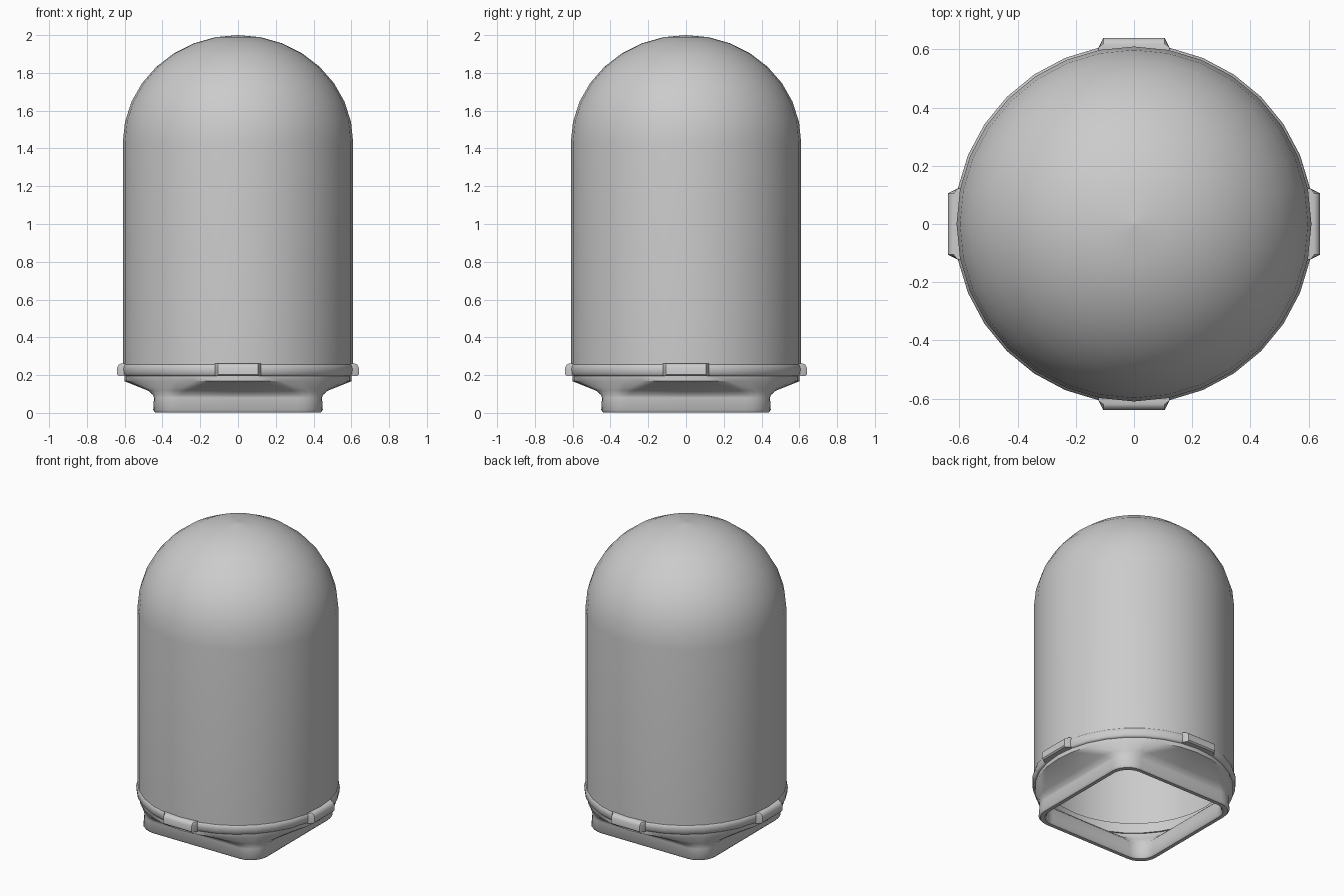
import bpy, bmesh
from math import cos, sin, pi, radians

if "Cube" in bpy.data.objects:
    bpy.data.objects.remove(bpy.data.objects["Cube"])

N = 32


def finish(name, bm, angle=35):
    bmesh.ops.remove_doubles(bm, verts=bm.verts, dist=1e-5)
    bmesh.ops.recalc_face_normals(bm, faces=bm.faces)
    me = bpy.data.meshes.new(name)
    bm.to_mesh(me)
    bm.free()
    ob = bpy.data.objects.new(name, me)
    bpy.context.collection.objects.link(ob)
    bpy.ops.object.select_all(action='DESELECT')
    ob.select_set(True)
    bpy.context.view_layer.objects.active = ob
    bpy.ops.object.shade_smooth_by_angle(angle=radians(angle))
    return ob


def loft(name, rings, closed=False, angle=35):
    """Skin a stack of rings, each a list of points."""
    bm = bmesh.new()
    rows = [[bm.verts.new(p) for p in r] for r in rings]
    pairs = list(zip(rows, rows[1:]))
    if closed:
        pairs.append((rows[-1], rows[0]))
    for a, b in pairs:
        n = len(a)
        for i in range(n):
            j = (i + 1) % n
            bm.faces.new((a[i], a[j], b[j], b[i]))
    bmesh.ops.dissolve_degenerate(bm, dist=1e-5, edges=bm.edges)
    return finish(name, bm, angle)


def circle(r, z, n=N):
    return [(r * cos(2 * pi * i / n), r * sin(2 * pi * i / n), z) for i in range(n)]


# Rounded square with the same point count as a circle, so the two can be blended
def rounded_square(h, rad, z, n=N):
    pts, c, k = [], h - rad, n // 4
    for q in range(4):
        for i in range(k):
            a = (i - 1) / (k - 2) * pi / 2 if i else 0
            x, y = c + rad * cos(a), c + rad * sin(a)
            if i == 0:
                y = 0
            for _ in range(q):
                x, y = -y, x
            pts.append((x, y, z))
    return pts


def blend(a, b, t, z):
    return [(p[0] + (q[0] - p[0]) * t, p[1] + (q[1] - p[1]) * t, z) for p, q in zip(a, b)]


# Dome: thin hollow shell, straight wall with a rounded top
def shell(r, top, z0, z1=1.43):
    arc = [(r * cos(i * pi / 16), z1 + (top - z1) * sin(i * pi / 16)) for i in range(8)]
    return [(r, z0)] + arc + [(1e-4, top)]


outer, inner = shell(0.61, 2.0, 0.2), shell(0.598, 1.988, 0.2)
loft("dome", [circle(r, z) for r, z in outer + inner[::-1]], closed=True)

# Collar ring at the foot of the dome
ring = [(0.56, 0.195), (0.606, 0.195), (0.616, 0.205), (0.618, 0.235),
        (0.614, 0.252), (0.604, 0.262), (0.56, 0.262)]
loft("collar", [circle(r, z) for r, z in ring], closed=True, angle=50)

# Four locking tabs around the collar
for t in range(4):
    bm = bmesh.new()
    rows = []
    for z, out in ((0.195, 0.632), (0.203, 0.64), (0.24, 0.64), (0.255, 0.632), (0.262, 0.62)):
        row = []
        for x, y in ((-0.122, 0.585), (-0.122, 0.607), (-0.105, out),
                     (0.105, out), (0.122, 0.607), (0.122, 0.585)):
            for _ in range(t):
                x, y = -y, x
            row.append(bm.verts.new((x, y, z)))
        rows.append(row)
    for a, b in zip(rows, rows[1:]):
        for i in range(6):
            bm.faces.new((a[i], a[(i + 1) % 6], b[(i + 1) % 6], b[i]))
    bm.faces.new(rows[0])
    bm.faces.new(rows[-1])
    finish("tab_%d" % (t + 1), bm)

# Base: square socket flaring out to the round collar, open through the middle
sq, ci = rounded_square(0.445, 0.13, 0), circle(0.602, 0)
sq_in, ci_in = rounded_square(0.405, 0.10, 0), circle(0.57, 0)
loft("base", [
    blend(ci, ci, 0, 0.2),
    blend(ci, ci, 0, 0.168),
    blend(ci, sq, 0.8, 0.118),
    blend(ci, sq, 0.97, 0.095),
    blend(ci, sq, 1, 0.08),
    rounded_square(0.449, 0.13, 0.015),
    rounded_square(0.439, 0.12, 0.003),
    rounded_square(0.415, 0.11, 0.003),
    rounded_square(0.405, 0.10, 0.015),
    blend(sq_in, sq_in, 0, 0.11),
    blend(sq_in, ci_in, 0.2, 0.14),
    blend(sq_in, ci_in, 1, 0.19),
    blend(ci_in, ci_in, 0, 0.2),
], closed=True, angle=50)
